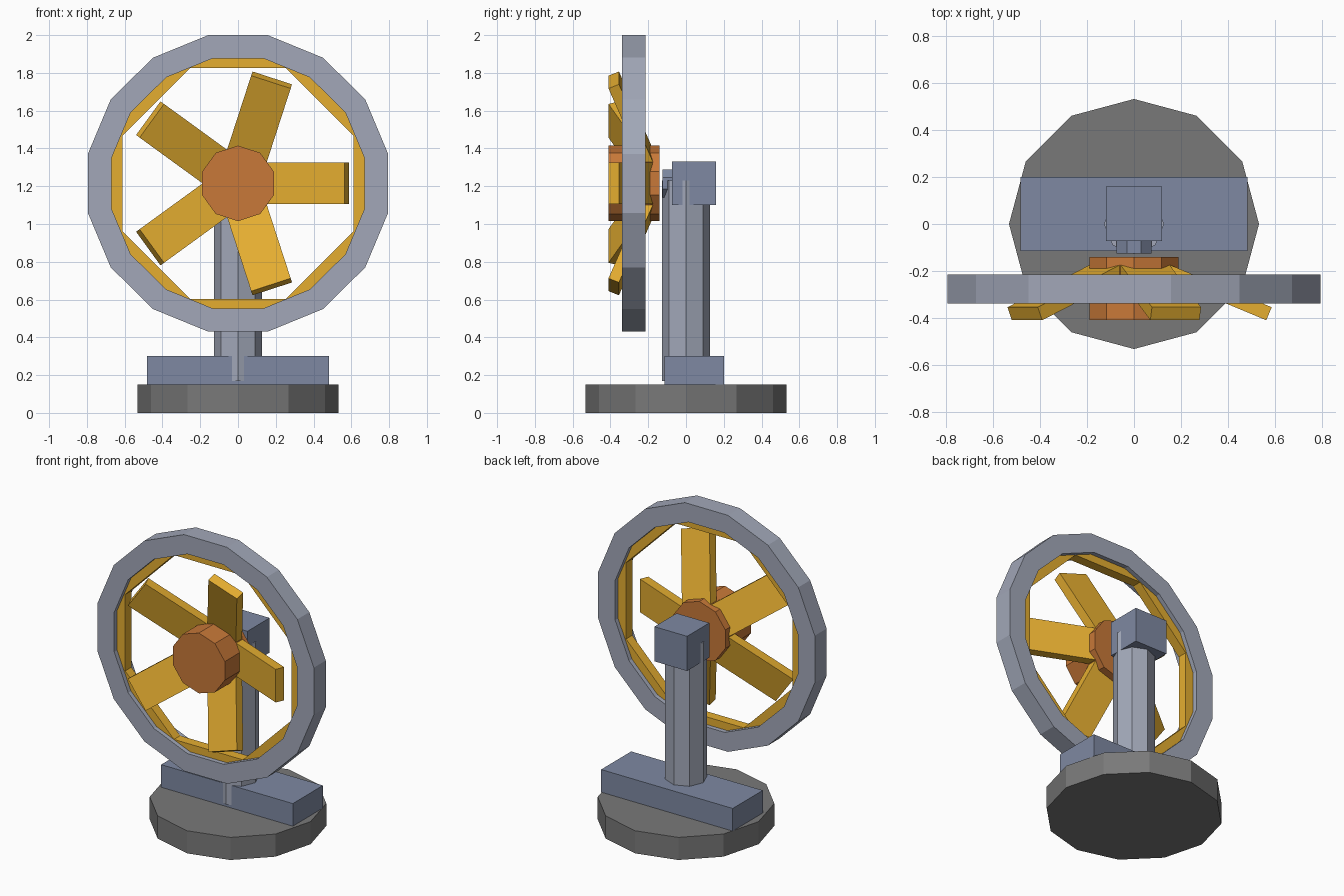
import bpy
from math import sin, cos, pi, radians
from mathutils import Matrix, Vector

if "Cube" in bpy.data.objects:
    bpy.data.objects.remove(bpy.data.objects["Cube"])

HUB_Z = 1.215


def material(name, rgb):
    m = bpy.data.materials.new(name)
    m.diffuse_color = (*rgb, 1)
    m.use_nodes = True
    m.node_tree.nodes["Principled BSDF"].inputs["Base Color"].default_value = m.diffuse_color
    return m


DARK = material("dark_grey", (0.19, 0.19, 0.19))
SLATE = material("slate", (0.21, 0.25, 0.36))
STEEL = material("steel", (0.36, 0.39, 0.48))
YELLOW = material("yellow", (0.78, 0.42, 0.03))
ORANGE = material("orange", (0.58, 0.19, 0.04))


def make(name, verts, faces, mat):
    me = bpy.data.meshes.new(name)
    me.from_pydata(verts, [], faces)
    me.materials.append(mat)
    ob = bpy.data.objects.new(name, me)
    bpy.context.collection.objects.link(ob)
    return ob


def circle(r, n, offset):
    return [(r * cos(offset + 2 * pi * i / n), r * sin(offset + 2 * pi * i / n)) for i in range(n)]


def upright(p, h):
    return (p[0], p[1], h)


def facing(p, h):
    return (p[0], -h, p[1] + HUB_Z)


def prism(name, r, n, offset, lo, hi, place, mat):
    c = circle(r, n, offset)
    verts = [place(p, h) for h in (lo, hi) for p in c]
    faces = [(i, (i + 1) % n, n + (i + 1) % n, n + i) for i in range(n)]
    faces += [tuple(reversed(range(n))), tuple(range(n, 2 * n))]
    return make(name, verts, faces, mat)


def ring(name, outer, inner, n, offset, lo, hi, mat):
    loops = [(outer, lo), (outer, hi), (inner, hi), (inner, lo)]
    verts = [facing(p, h) for r, h in loops for p in circle(r, n, offset)]
    faces = []
    for k in range(4):
        a, b = k * n, (k + 1) % 4 * n
        faces += [(a + i, a + (i + 1) % n, b + (i + 1) % n, b + i) for i in range(n)]
    return make(name, verts, faces, mat)


def box(name, lo, hi, mat):
    verts = [(x, y, z) for x in (lo[0], hi[0]) for y in (lo[1], hi[1]) for z in (lo[2], hi[2])]
    faces = [(0, 1, 3, 2), (4, 6, 7, 5), (0, 4, 5, 1), (2, 3, 7, 6), (0, 2, 6, 4), (1, 5, 7, 3)]
    return make(name, verts, faces, mat)


# Stand
prism("base", 0.533, 12, 0, 0, 0.15, upright, DARK)
box("foot_block", (-0.483, -0.115, 0.15), (0.483, 0.2, 0.3), SLATE)
prism("post", 0.128, 8, 0, 0.17, 1.23, upright, STEEL)
box("motor_housing", (-0.12, -0.073, 1.1), (0.12, 0.16, 1.33), SLATE)
prism("motor_shaft", 0.08, 8, pi / 8, 0.0, 0.125, facing, SLATE)

# Guard ring with its octagonal liner
guard = ring("guard_ring", 0.8, 0.675, 16, pi / 16, 0.215, 0.34, STEEL)
guard.scale.x = 1.013
ring("guard_liner", 0.74, 0.662, 8, pi / 8, 0.245, 0.31, YELLOW)

# Hub and five forward-swept blades
prism("hub", 0.2, 10, pi / 10, 0.14, 0.41, facing, ORANGE)
for i in range(5):
    blade = box(f"blade_{i + 1}", (-0.241, -0.03, -0.11), (0.241, 0.03, 0.11), YELLOW)
    blade.data.transform(Matrix.Translation(Vector((0, 0, HUB_Z)))
                         @ Matrix.Rotation(-2 * pi * i / 5, 4, 'Y')
                         @ Matrix.Translation(Vector((0.353, -0.29, 0)))
                         @ Matrix.Rotation(radians(-22.6), 4, 'Z'))
